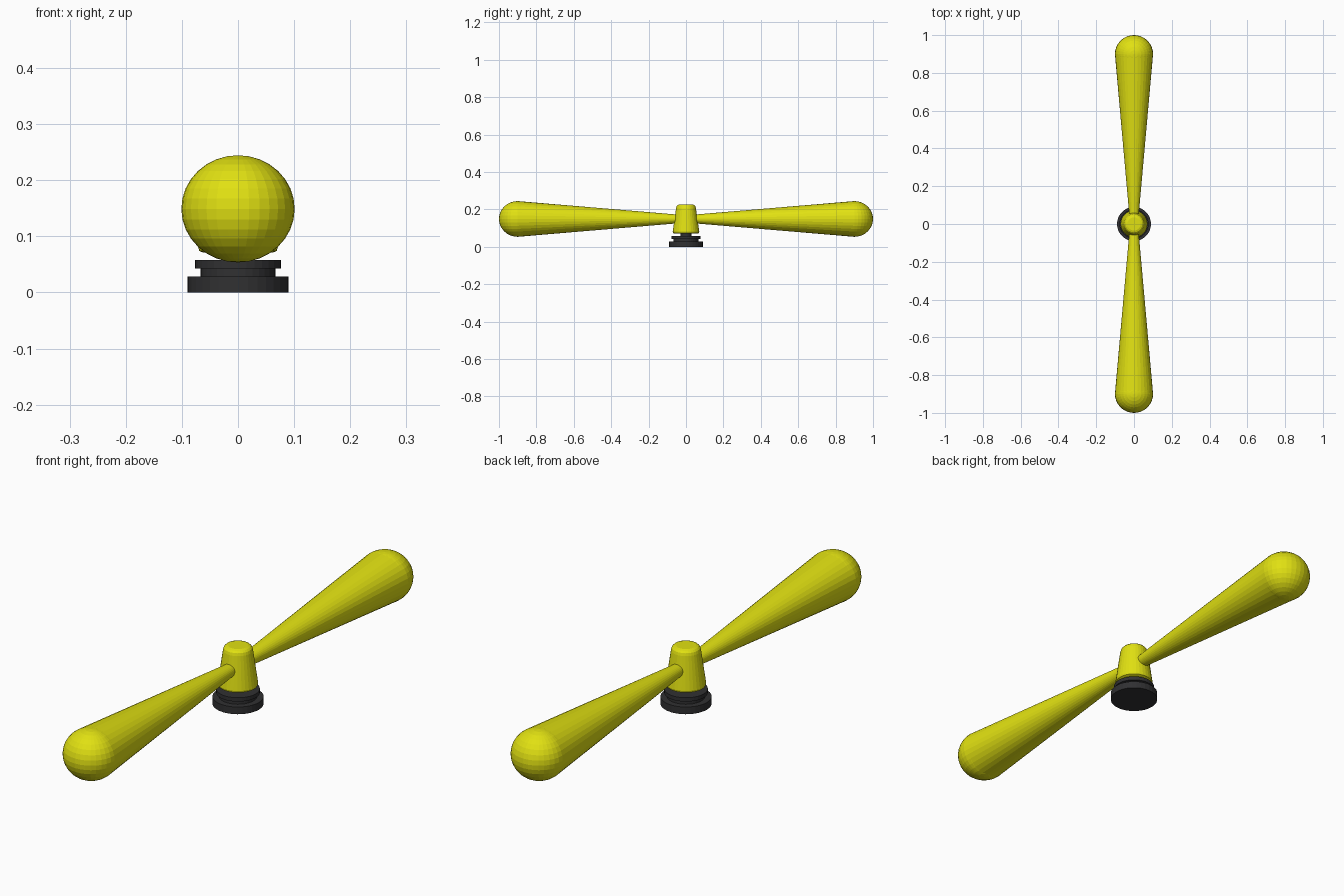
import bpy, bmesh, math
from mathutils import Matrix

if "Cube" in bpy.data.objects:
    bpy.data.objects.remove(bpy.data.objects["Cube"])


def material(name, rgb):
    m = bpy.data.materials.new(name)
    m.diffuse_color = (*rgb, 1)
    m.use_nodes = True
    m.node_tree.nodes["Principled BSDF"].inputs["Base Color"].default_value = m.diffuse_color
    return m


yellow = material("yellow", (0.75, 0.75, 0.006))
dark = material("dark grey", (0.03, 0.03, 0.032))
BLADE_Z = 0.149


def finish(name, bm, mat):
    bmesh.ops.recalc_face_normals(bm, faces=bm.faces)
    me = bpy.data.meshes.new(name)
    bm.to_mesh(me)
    bm.free()
    me.materials.append(mat)
    ob = bpy.data.objects.new(name, me)
    bpy.context.collection.objects.link(ob)
    return ob


def lathe(name, profile, mat, sides=32):
    """Closed turned solid around z from (radius, height) points."""
    bm = bmesh.new()
    rings = [[bm.verts.new((r * math.cos(2 * math.pi * i / sides),
                            r * math.sin(2 * math.pi * i / sides), z))
              for i in range(sides)] for r, z in profile]
    for a, b in zip(rings, rings[1:]):
        for i in range(sides):
            j = (i + 1) % sides
            bm.faces.new((a[i], a[j], b[j], b[i]))
    bm.faces.new(rings[0])
    bm.faces.new(rings[-1])
    return finish(name, bm, mat)


# Stepped motor base and shaft
lathe("motor_base", [(0.09, 0), (0.09, 0.028), (0.067, 0.028), (0.067, 0.043),
                     (0.077, 0.043), (0.077, 0.058), (0.03, 0.058),
                     (0.03, 0.08)], dark)

# Tapered hub with rounded edges
lathe("hub", [(0.062, 0.071), (0.069, 0.074), (0.071, 0.081), (0.053, 0.208),
              (0.050, 0.218), (0.044, 0.224), (0.035, 0.227)], yellow)

# Two club-shaped blades, each a cone with a ball tip
for side, label in ((-1, "front"), (1, "back")):
    squash = Matrix.Diagonal((1.01, 1, 0.955, 1))
    bm = bmesh.new()
    bmesh.ops.create_cone(
        bm, cap_ends=True, segments=32, radius1=0.024, radius2=0.1, depth=0.86,
        matrix=Matrix.Translation((0, side * 0.47, BLADE_Z)) @ squash
        @ Matrix.Rotation(-side * math.pi / 2, 4, 'X'))
    finish(label + "_blade", bm, yellow)
    bm = bmesh.new()
    bmesh.ops.create_uvsphere(
        bm, u_segments=32, v_segments=16, radius=0.1,
        matrix=Matrix.Translation((0, side * 0.9, BLADE_Z)) @ squash)
    finish(label + "_blade_tip", bm, yellow)
